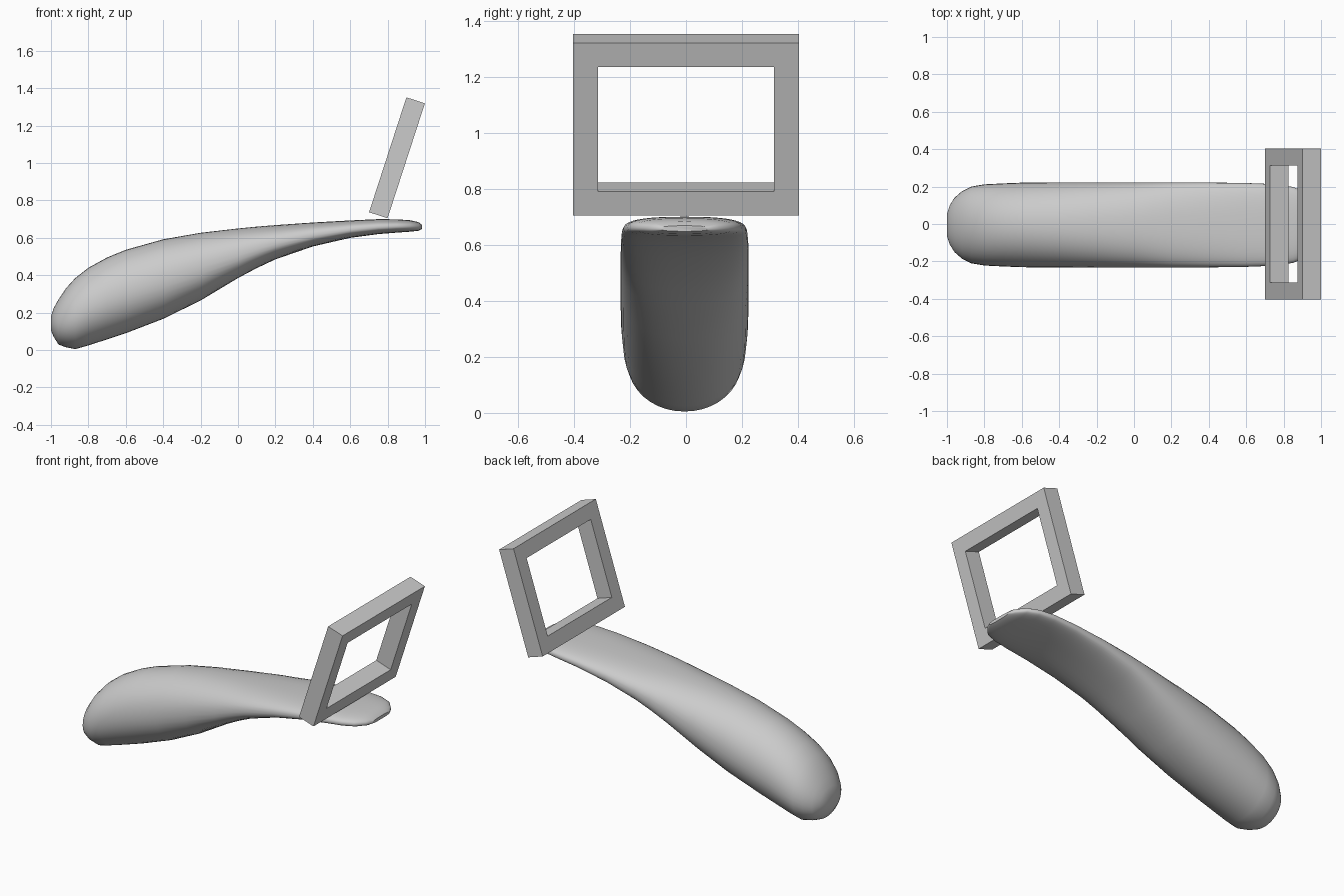
import bpy, bmesh
from math import sin, cos, tau, radians
from mathutils import Matrix

cube = bpy.data.objects.get("Cube")
if cube:
    bpy.data.objects.remove(cube, do_unlink=True)

grey = bpy.data.materials.new("plain grey")
grey.use_nodes = True
grey.diffuse_color = (0.6, 0.6, 0.6, 1)
grey.node_tree.nodes["Principled BSDF"].inputs["Base Color"].default_value = (0.6, 0.6, 0.6, 1)


def add_object(name, bm):
    bmesh.ops.recalc_face_normals(bm, faces=bm.faces[:])
    mesh = bpy.data.meshes.new(name)
    bm.to_mesh(mesh)
    bm.free()
    obj = bpy.data.objects.new(name, mesh)
    bpy.context.collection.objects.link(obj)
    mesh.materials.append(grey)
    return obj


def signed_power(value, power):
    return abs(value) ** power * (1 if value >= 0 else -1)


# Curved body: rounded cross-sections given as x, top, bottom, half width
SECTIONS = [
    (-1, .18, .105, .06), (-.985, .225, .07, .105), (-.96, .27, .03, .145),
    (-.92, .33, .015, .18), (-.87, .385, .005, .205), (-.8, .44, .025, .217),
    (-.7, .495, .057, .222), (-.6, .536, .09, .226), (-.4, .592, .167, .228),
    (-.2, .627, .265, .228), (0, .65, .385, .228), (.1, .66, .438, .228),
    (.2, .668, .485, .228), (.4, .682, .554, .227), (.6, .693, .6, .224),
    (.75, .7, .62, .218), (.85, .699, .628, .203), (.92, .694, .633, .175),
    (.965, .684, .638, .125), (.985, .668, .648, .085),
]
SEGMENTS = 40
body_bm = bmesh.new()
rings = []
for x, top, bottom, width in SECTIONS:
    squareness = 2.05 + 0.55 * min(max((x + 0.6) / 1.2, 0), 1)
    middle = bottom + (top - bottom) * (0.48 if x < 0 else 0.45)
    ring = []
    for i in range(SEGMENTS):
        a = tau * i / SEGMENTS
        y = signed_power(cos(a), 2 / squareness) * width
        s = signed_power(sin(a), 2 / squareness)
        z = middle + s * ((top - middle) if s > 0 else (middle - bottom))
        ring.append(body_bm.verts.new((x, y - 0.005, z)))
    rings.append(ring)
for a, b in zip(rings, rings[1:]):
    for i in range(SEGMENTS):
        j = (i + 1) % SEGMENTS
        body_bm.faces.new((a[i], a[j], b[j], b[i]))
body_bm.faces.new(rings[0])
body_bm.faces.new(rings[-1])
body = add_object("curved_body", body_bm)
bpy.ops.object.select_all(action="DESELECT")
body.select_set(True)
bpy.context.view_layer.objects.active = body
bpy.ops.object.shade_smooth_by_angle(angle=radians(40))

# Tilted rectangular frame with an open centre
DEPTH, HALF_WIDTH, HALF_HEIGHT, BORDER = 0.104, 0.403, 0.323, 0.089
frame_bm = bmesh.new()
corners = [(-1, -1), (1, -1), (1, 1), (-1, 1)]
loops = []
for x, inset in ((-1, 0), (1, 0), (1, BORDER), (-1, BORDER)):
    loops.append([frame_bm.verts.new((x * DEPTH / 2, y * (HALF_WIDTH - inset),
                                      z * (HALF_HEIGHT - inset)))
                  for y, z in corners])
for n in range(4):
    a, b = loops[n], loops[(n + 1) % 4]
    for i in range(4):
        j = (i + 1) % 4
        frame_bm.faces.new((a[i], a[j], b[j], b[i]))
frame = add_object("tilted_frame", frame_bm)
frame.matrix_world = Matrix.Translation((.85, 0, 1.028)) @ Matrix.Rotation(radians(18), 4, "Y")
